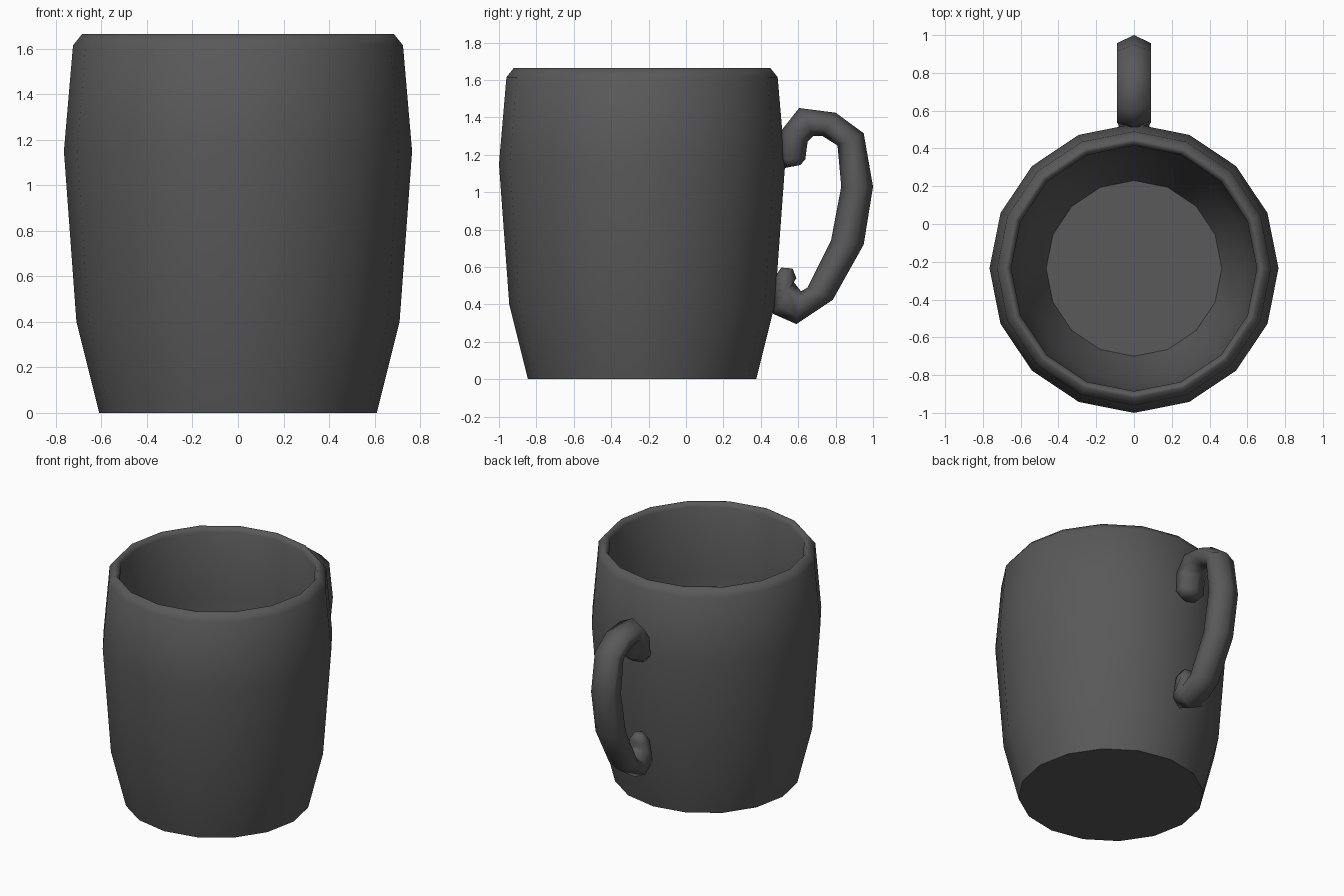
import bpy, bmesh, math
from mathutils import Vector

default = bpy.data.objects.get("Cube")
if default:
    bpy.data.objects.remove(default, do_unlink=True)

# Single dark ceramic colour
glaze = bpy.data.materials.new("dark_grey_glaze")
glaze.use_nodes = True
grey = (0.1, 0.1, 0.1, 1)
glaze.diffuse_color = grey
glaze.node_tree.nodes["Principled BSDF"].inputs["Base Color"].default_value = grey


def loft(name, rings, smooth_angle):
    """Skin a list of vertex rings, cap both ends and shade smooth."""
    bm = bmesh.new()
    loops = [[bm.verts.new(p) for p in ring] for ring in rings]
    for a, b in zip(loops, loops[1:]):
        n = len(a)
        for i in range(n):
            j = (i + 1) % n
            bm.faces.new((a[i], a[j], b[j], b[i]))
    bm.faces.new(loops[0])
    bm.faces.new(loops[-1])
    bmesh.ops.recalc_face_normals(bm, faces=bm.faces)
    mesh = bpy.data.meshes.new(name)
    bm.to_mesh(mesh)
    bm.free()
    mesh.materials.append(glaze)
    obj = bpy.data.objects.new(name, mesh)
    bpy.context.collection.objects.link(obj)
    bpy.ops.object.select_all(action='DESELECT')
    obj.select_set(True)
    bpy.context.view_layer.objects.active = obj
    bpy.ops.object.shade_smooth_by_angle(angle=math.radians(smooth_angle))
    return obj


def circle(radius, z, sides=16, centre_y=-0.235):
    angles = [math.tau * i / sides for i in range(sides)]
    return [(radius * math.cos(a), centre_y + radius * math.sin(a), z) for a in angles]


def handle_section(outer, inner, half_width):
    """Hexagon spanning an outer and an inner point of the handle outline."""
    o, i = Vector((0, *outer)), Vector((0, *inner))
    side = Vector((half_width, 0, 0))
    q1, q3 = o.lerp(i, 0.25), o.lerp(i, 0.75)
    return [o, q1 + side, q3 + side, i, q3 - side, q1 - side]


# Cup: outer wall, rounded lip, inner wall, floor (radius, height)
cup_profile = [
    (0.61, 0), (0.71, 0.4), (0.765, 1.15), (0.725, 1.615), (0.685, 1.665),
    (0.668, 1.664), (0.65, 1.635), (0.665, 1.15), (0.60, 0.4), (0.465, 0.08),
]
loft("cup", [circle(r, z) for r, z in cup_profile], 58)

# Handle: outer point, inner point, half width, from top curl to bottom hook
handle_path = [
    ((0.53, 1.13), (0.61, 1.145), 0.06),
    ((0.50, 1.18), (0.638, 1.175), 0.09),
    ((0.51, 1.33), (0.65, 1.27), 0.09),
    ((0.605, 1.45), (0.68, 1.30), 0.09),
    ((0.80, 1.425), (0.73, 1.30), 0.09),
    ((0.95, 1.315), (0.81, 1.25), 0.09),
    ((1.0, 1.03), (0.83, 1.03), 0.09),
    ((0.95, 0.72), (0.775, 0.74), 0.09),
    ((0.785, 0.425), (0.65, 0.49), 0.09),
    ((0.59, 0.295), (0.615, 0.47), 0.09),
    ((0.465, 0.35), (0.575, 0.52), 0.08),
    ((0.475, 0.55), (0.59, 0.54), 0.06),
    ((0.51, 0.597), (0.57, 0.592), 0.03),
]
loft("handle", [handle_section(*s) for s in handle_path], 75)
